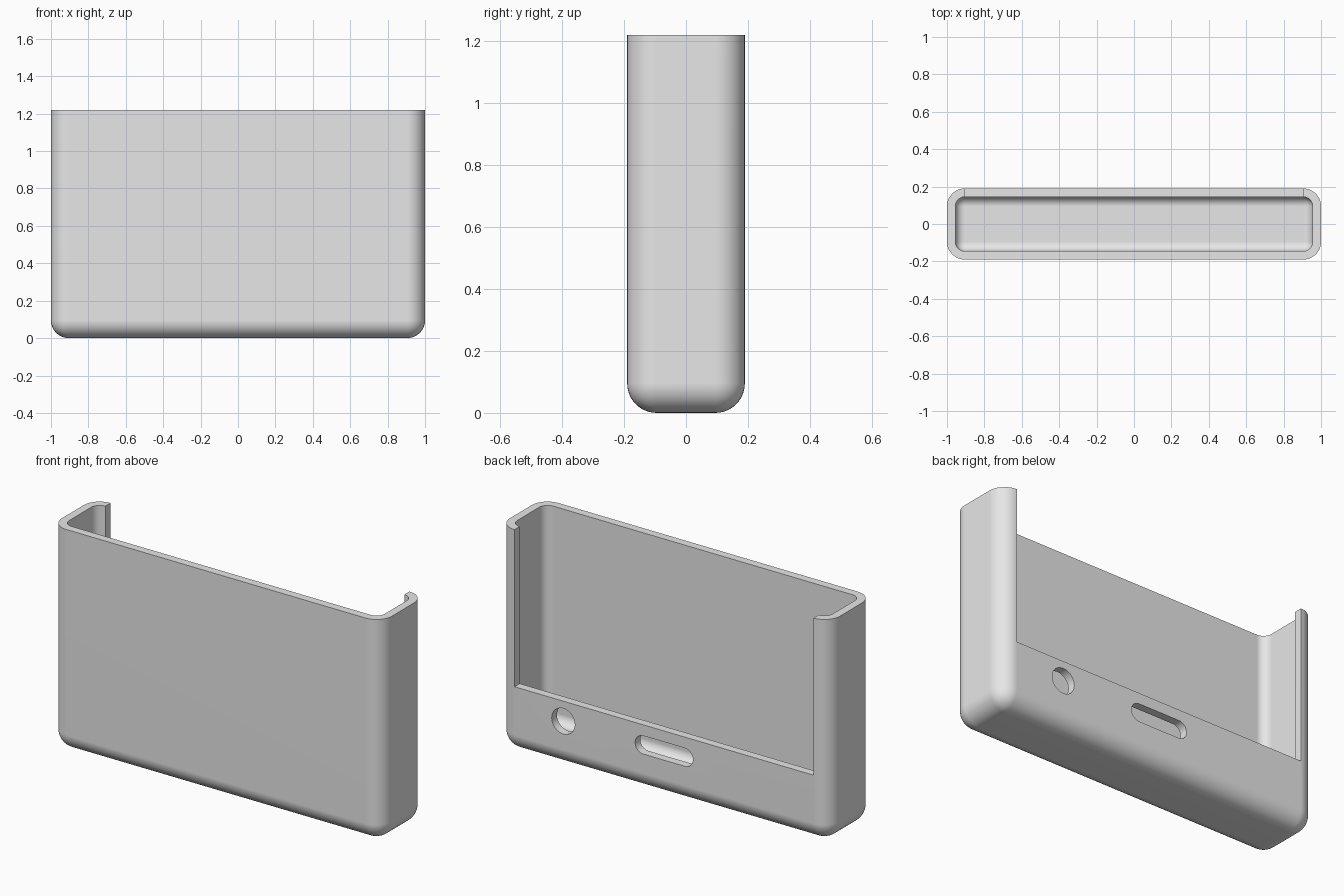
import bpy, bmesh, math
from mathutils import Matrix, Vector

if "Cube" in bpy.data.objects:
    bpy.data.objects.remove(bpy.data.objects["Cube"], do_unlink=True)

HALF_X, HALF_Y, HEIGHT = 1.0, 0.19, 1.22
WALL, RADIUS = 0.045, 0.095
CUT_X, CUT_Z, PORT_Z = HALF_X - RADIUS, 0.36, 0.25

grey = bpy.data.materials.new("light_grey")
grey.use_nodes = True
grey.diffuse_color = (0.8, 0.8, 0.8, 1)
grey.node_tree.nodes["Principled BSDF"].inputs["Base Color"].default_value = (0.8, 0.8, 0.8, 1)


def finish(name, bm):
    bmesh.ops.recalc_face_normals(bm, faces=bm.faces)
    mesh = bpy.data.meshes.new(name)
    bm.to_mesh(mesh)
    bm.free()
    mesh.materials.append(grey)
    obj = bpy.data.objects.new(name, mesh)
    bpy.context.collection.objects.link(obj)
    return obj


def box(name, low, high, radius=0):
    """Box between two corners; a radius rounds every edge except the top rim."""
    low, high = Vector(low), Vector(high)
    bm = bmesh.new()
    bmesh.ops.create_cube(bm, size=1)
    bmesh.ops.scale(bm, vec=high - low, verts=bm.verts)
    bmesh.ops.translate(bm, vec=(low + high) / 2, verts=bm.verts)
    if radius:
        edges = [e for e in bm.edges if min(v.co.z for v in e.verts) < low.z + 0.001]
        bmesh.ops.bevel(bm, geom=edges, offset=radius, segments=10,
                        profile=0.5, affect='EDGES')
    return finish(name, bm)


def port(name, x, width, height):
    """Round-ended cutter running along y through the back wall."""
    bm = bmesh.new()
    turn = Matrix.Translation((x, HALF_Y, PORT_Z)) @ Matrix.Rotation(math.pi / 2, 4, 'X')
    bmesh.ops.create_cone(bm, cap_ends=True, segments=48, radius1=height / 2,
                          radius2=height / 2, depth=0.2, matrix=turn)
    stretch = (width - height) / 2
    if stretch > 0.001:
        for v in bm.verts:
            if abs(v.co.x - x) > 0.0001:
                v.co.x += math.copysign(stretch, v.co.x - x)
    return finish(name, bm)


# Rounded outer shell
sleeve = box("sleeve", (-HALF_X, -HALF_Y, 0), (HALF_X, HALF_Y, HEIGHT), RADIUS)

# Inner cavity, rear window, round port and slotted port
cutters = [
    box("cavity_cutter", (WALL - HALF_X, WALL - HALF_Y, WALL),
        (HALF_X - WALL, HALF_Y - WALL, HEIGHT + 0.2), RADIUS - WALL),
    box("window_cutter", (-CUT_X, 0, CUT_Z), (CUT_X, HALF_Y + 0.2, HEIGHT + 0.3)),
    port("round_port_cutter", 0.61, 0.14, 0.14),
    port("slot_port_cutter", 0, 0.35, 0.1),
]

bpy.ops.object.select_all(action='DESELECT')
bpy.context.view_layer.objects.active = sleeve
sleeve.select_set(True)
for cutter in cutters:
    cutter.hide_render = True
    mod = sleeve.modifiers.new(cutter.name, 'BOOLEAN')
    mod.operation = 'DIFFERENCE'
    mod.solver = 'EXACT'
    mod.object = cutter
    bpy.ops.object.modifier_apply(modifier=mod.name)
    bpy.data.objects.remove(cutter, do_unlink=True)

# Smooth the rounded corners, keep the rims crisp
bpy.ops.object.shade_smooth_by_angle(angle=math.radians(30))
weighted = sleeve.modifiers.new("flat_walls", 'WEIGHTED_NORMAL')
weighted.keep_sharp = True
